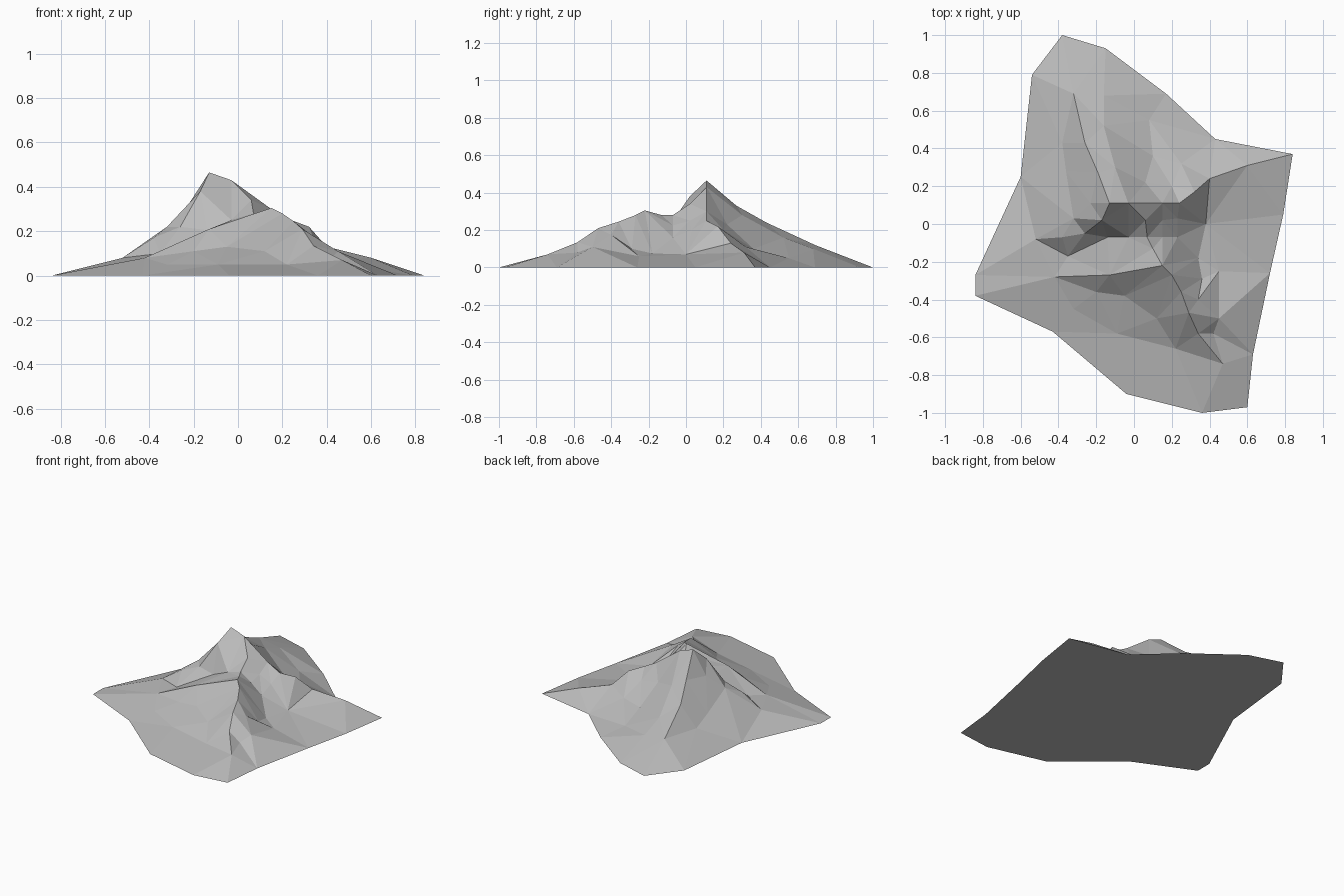
import bpy
import bmesh
from mathutils import Vector
from mathutils.geometry import delaunay_2d_cdt

default_cube = bpy.data.objects.get("Cube")
if default_cube:
    bpy.data.objects.remove(default_cube, do_unlink=True)

# Ground outline, clockwise from the back
outline = [(-.38, 1), (-.15, .93), (.17, .69), (.43, .45), (.84, .37), (.79, .05),
           (.72, -.26), (.63, -.69), (.6, -.97), (.36, -1), (-.04, -.9), (-.43, -.57),
           (-.84, -.38), (-.84, -.27), (-.6, .25), (-.54, .79)]

# Landmarks shared by several crest and gully lines
main_peak = (-.13, .11, .465)
shoulder = (-.03, .11, .43)
front_peak = (.15, -.22, .305)
saddle = (.07, -.07, .28)
bowl_foot = (.34, -.18, .075)

# Crests that run down from the peaks
crests = {
    "back_crest": [main_peak, (-.19, .27, .33), (-.26, .43, .24), (-.32, .69, .12), (-.38, 1, 0)],
    "right_crest": [main_peak, shoulder, (.15, .11, .3), (.24, .11, .25), (.32, .17, .22),
                    (.4, .24, .13), (.6, .31, .08), (.84, .37, 0)],
    "left_crest": [main_peak, (-.23, .11, .31), (-.32, .03, .22), (-.38, -.07, .17),
                   (-.52, -.08, .08), (-.84, -.27, 0)],
    "spine": [shoulder, (.06, .02, .34), saddle, (.1, -.13, .28), front_peak],
    "front_crest": [front_peak, (.2, -.27, .28), (.25, -.36, .245), (.29, -.47, .21),
                    (.34, -.58, .135), (.47, -.74, .07), (.6, -.97, 0)],
    "front_left_crest": [front_peak, (-.13, -.27, .21), (-.42, -.28, .08), (-.84, -.38, 0)],
    "cliff_edge": [main_peak, (-.17, .02, .38), (-.26, -.05, .22)],
}

# Gullies and small ribs between the crests
folds = {
    "right_gully": [saddle, (.15, -.07, .225), (.23, -.07, .16), bowl_foot],
    "left_gully": [saddle, (-.03, -.07, .25), (-.14, -.07, .205), (-.35, -.17, .1)],
    "front_rib": [(.25, -.36, .245), (.34, -.4, .175), (.45, -.5, .11), (.63, -.69, 0)],
    "front_notch": [(.34, -.58, .135), (.42, -.58, .08)],
    "back_rib": [shoulder, (-.1, .3, .28), (-.16, .52, .16), (-.16, .68, .1)],
    "back_gully": [(.06, .22, .23), (.1, .36, .1), (.08, .55, .05)],
    "back_slope": [(.2, .2, .2), (.25, .32, .11)],
    "left_slope": [(-.36, .28, .15), (-.38, .43, .11)],
    "bowl": [(.15, .02, .25), (.23, .03, .2), (.38, 0, .07), bowl_foot],
    "right_slope": [bowl_foot, (.36, -.29, .1), (.45, -.25, .06)],
    "front_foot": [(-.32, -.45, .05), (-.09, -.58, .05), (.12, -.5, .11), (.22, -.66, .05)],
    "front_slope": [(-.2, -.36, .11), (-.05, -.38, .13), (.12, -.5, .11)],
}

# Collect unique points and the edges the surface must follow
points, edges = [], []


def point_index(point):
    if point not in points:
        points.append(point)
    return points.index(point)


def add_line(path):
    ids = [point_index(p) for p in path]
    edges.extend(zip(ids, ids[1:]))


rim = [(x, y, 0) for x, y in outline]
add_line(rim + rim[:1])
for path in list(crests.values()) + list(folds.values()):
    add_line(path)

# Triangulate in plan, then lift each point to its height
flat_points = [Vector(p[:2]) for p in points]
rim_face = list(range(len(rim)))[::-1]
verts, _, faces, origins, _, _ = delaunay_2d_cdt(flat_points, edges, [rim_face], 1, 1e-5)

bm = bmesh.new()
lifted = []
for co, origin in zip(verts, origins):
    if origin:
        height = points[origin[0]][2]
    else:
        nearest = min(points, key=lambda p: (Vector(p[:2]) - co).length)
        height = nearest[2]
    lifted.append(bm.verts.new((co.x, co.y, height)))
for face in faces:
    bm.faces.new([lifted[i] for i in face])

# Flat underside closing the rim
bmesh.ops.holes_fill(bm, edges=[e for e in bm.edges if e.is_boundary], sides=0)
bmesh.ops.recalc_face_normals(bm, faces=bm.faces)

mesh = bpy.data.meshes.new("mountain")
bm.to_mesh(mesh)
bm.free()
mountain = bpy.data.objects.new("mountain", mesh)
bpy.context.collection.objects.link(mountain)

# Rock colour
rock = bpy.data.materials.new("grey_rock")
rock.use_nodes = True
rock.diffuse_color = (.5, .5, .5, 1)
rock.node_tree.nodes["Principled BSDF"].inputs["Base Color"].default_value = rock.diffuse_color
mesh.materials.append(rock)
